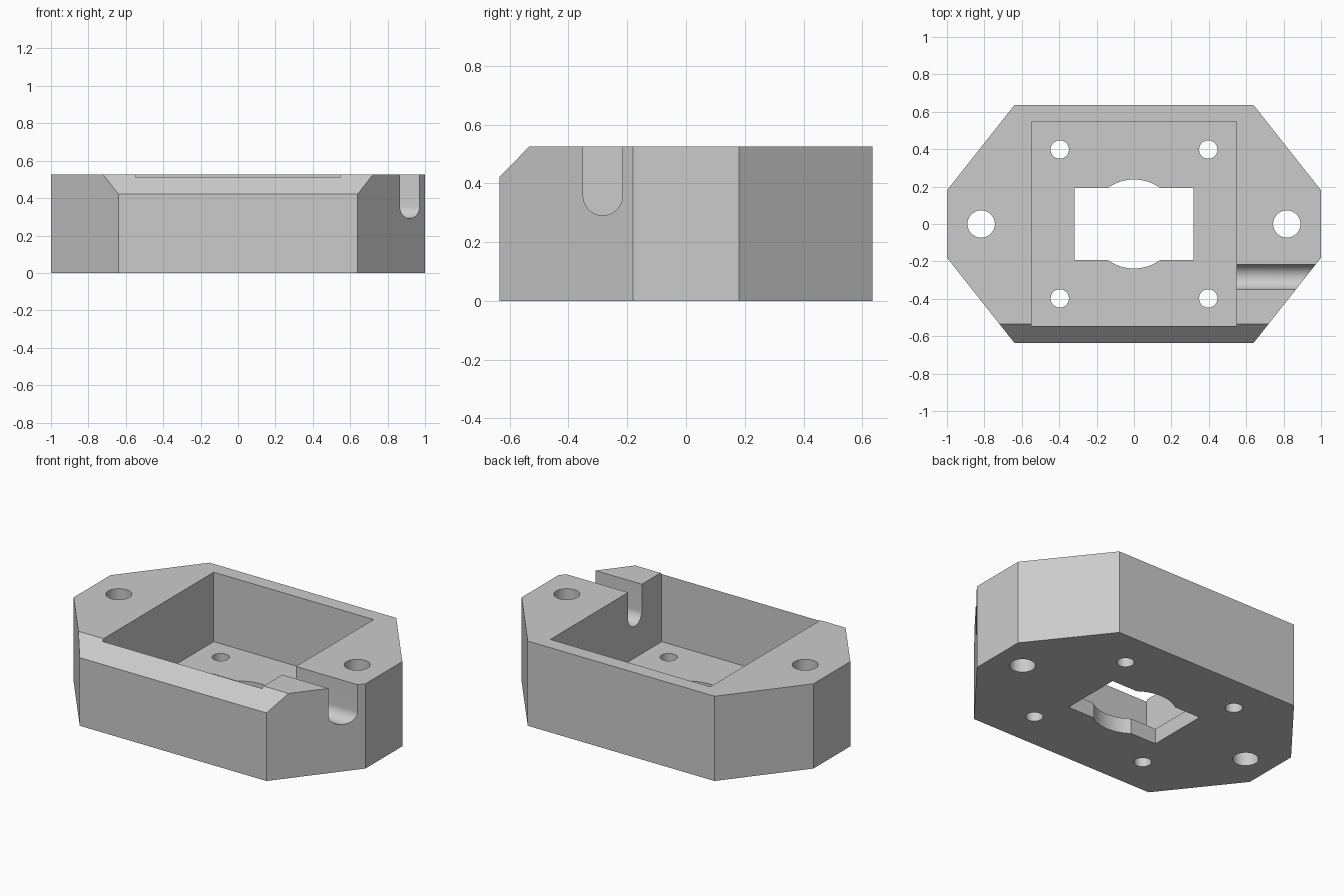
import bpy, bmesh, math

cube = bpy.data.objects.get("Cube")
if cube:
    bpy.data.objects.remove(cube, do_unlink=True)

HEIGHT = 0.525
FLOOR = 0.095

grey = bpy.data.materials.new("light_grey")
grey.use_nodes = True
grey.diffuse_color = (0.6, 0.6, 0.6, 1)
grey.node_tree.nodes["Principled BSDF"].inputs["Base Color"].default_value = (0.6, 0.6, 0.6, 1)


def prism(name, profile, start, end, axis="Z"):
    """Extrude a closed profile along Z (x, y points) or X (y, z points)."""
    bm = bmesh.new()
    rings = []
    for d in (start, end):
        rings.append([bm.verts.new((a, b, d) if axis == "Z" else (d, a, b))
                      for a, b in profile])
    low, high = rings
    bm.faces.new(low)
    bm.faces.new(high)
    n = len(profile)
    for i in range(n):
        j = (i + 1) % n
        bm.faces.new((low[i], low[j], high[j], high[i]))
    bmesh.ops.recalc_face_normals(bm, faces=bm.faces)
    mesh = bpy.data.meshes.new(name)
    bm.to_mesh(mesh)
    bm.free()
    mesh.materials.append(grey)
    obj = bpy.data.objects.new(name, mesh)
    bpy.context.collection.objects.link(obj)
    return obj


def rect(w, h):
    return [(-w, -h), (w, -h), (w, h), (-w, h)]


def arc(cx, cy, r, first=0, sweep=360, steps=64):
    count = steps if sweep == 360 else steps + 1
    angles = [math.radians(first + sweep * i / steps) for i in range(count)]
    return [(cx + r * math.cos(a), cy + r * math.sin(a)) for a in angles]


# Eight-sided housing block
corner = [(1, 0.18), (0.64, 0.635)]
outline = corner + [(-x, y) for x, y in reversed(corner)]
outline += [(-x, -y) for x, y in outline]
housing = prism("housing", outline, 0, HEIGHT)

# Sloped front top edge
slope = [(-0.735, 0.32), (-0.735, 0.625), (-0.435, 0.625)]
cutters = [prism("front_bevel_cutter", slope, -1.2, 1.2, "X")]

# Square pocket, open at the top
cutters.append(prism("pocket_cutter", rect(0.548, 0.545), FLOOR, 0.8))

# Rectangular floor opening widened by a round bore
cutters.append(prism("opening_cutter", rect(0.318, 0.192), -0.1, 0.3))
cutters.append(prism("bore_cutter", arc(0, 0, 0.238), -0.1, 0.3))

# Mounting holes in the ears and screw holes in the floor
for sx in (-1, 1):
    cutters.append(prism("ear_hole_cutter", arc(sx * 0.817, 0, 0.073), -0.1, 0.8))
    for sy in (-1, 1):
        cutters.append(prism("screw_hole_cutter", arc(sx * 0.397, sy * 0.398, 0.049), -0.1, 0.3))

# Round-bottomed cable slot through the left wall
slot = arc(-0.283, 0.358, 0.067, 180, 180, 32) + [(-0.216, 0.8), (-0.35, 0.8)]
cutters.append(prism("cable_slot_cutter", slot, 0.4, 1.2, "X"))

# Cut everything out of the block, then drop the cutters
for cutter in cutters:
    mod = housing.modifiers.new(cutter.name, "BOOLEAN")
    mod.operation = "DIFFERENCE"
    mod.solver = "EXACT"
    mod.object = cutter
bpy.context.view_layer.update()
result = bpy.data.meshes.new_from_object(
    housing.evaluated_get(bpy.context.evaluated_depsgraph_get()))
housing.modifiers.clear()
housing.data = result
for cutter in cutters:
    bpy.data.objects.remove(cutter, do_unlink=True)
result.materials.clear()
result.materials.append(grey)
for face in result.polygons:
    face.material_index = 0

# Smooth bores with crisp edges
bpy.ops.object.select_all(action="DESELECT")
housing.select_set(True)
bpy.context.view_layer.objects.active = housing
bpy.ops.object.shade_smooth_by_angle(angle=math.radians(25))
